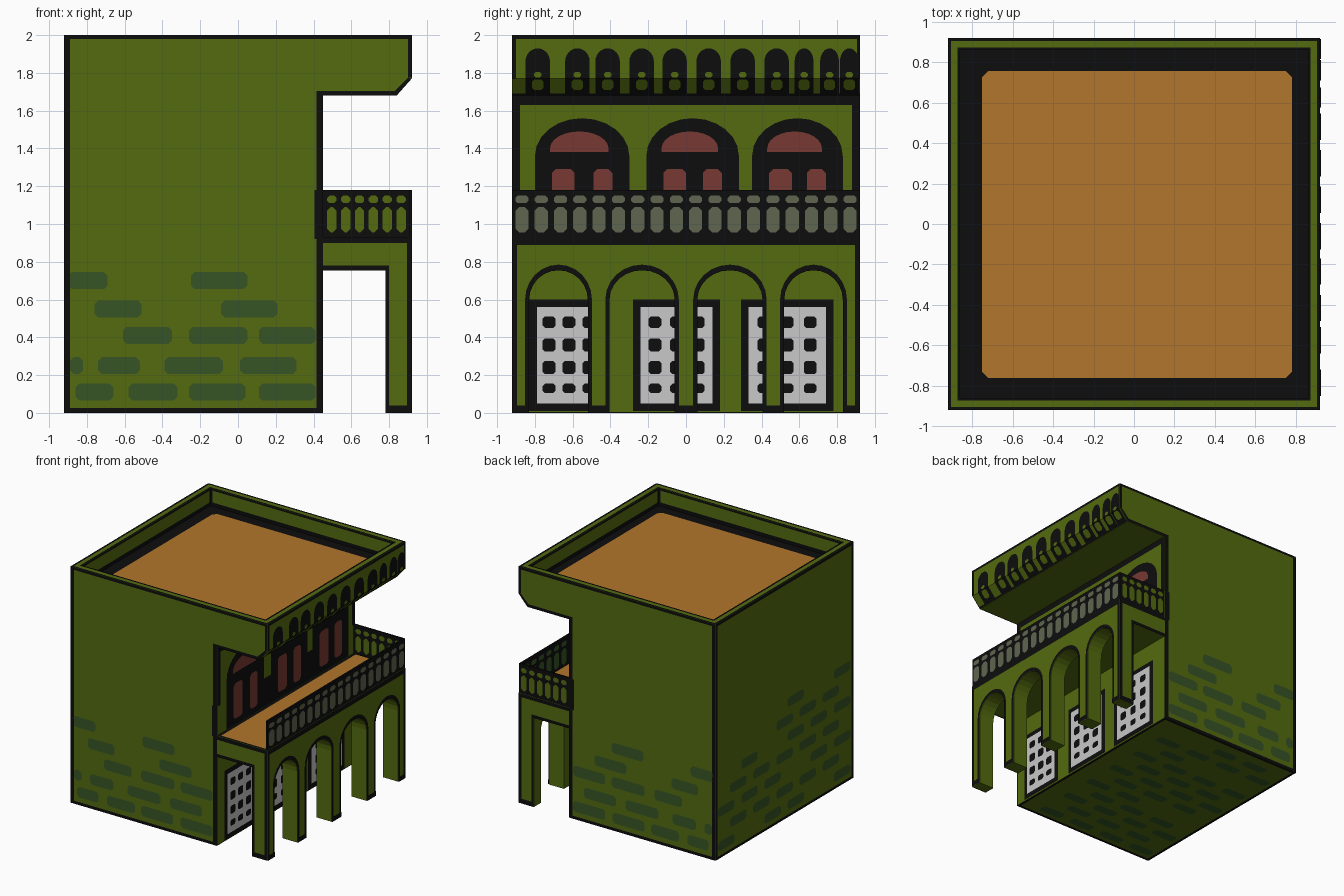
import bpy, bmesh, math, random
from mathutils import Vector

if "Cube" in bpy.data.objects:
    bpy.data.objects.remove(bpy.data.objects["Cube"])
random.seed(4)

def mat(name, r, g, b):
    m = bpy.data.materials.new(name)
    m.diffuse_color = (r, g, b, 1)
    m.use_nodes = True
    m.node_tree.nodes["Principled BSDF"].inputs["Base Color"].default_value = m.diffuse_color
    return m

GREEN = mat("olive green", .087, .147, .0048)
BLACK = mat("ink black", .004, .004, .004)
ORANGE = mat("roof orange", .445, .181, .025)
RED = mat("window red", .188, .040, .032)
GREY = mat("door grey", .578, .578, .578)
TEAL = mat("brick green", .037, .089, .019)
RAIL = mat("rail grey green", .117, .133, .08)
H, E, E2 = .92, .004, .007

def finish(name, bm, m):
    me = bpy.data.meshes.new(name)
    bm.to_mesh(me)
    bm.free()
    me.materials.append(m)
    ob = bpy.data.objects.new(name, me)
    bpy.context.collection.objects.link(ob)

def prism(name, pts, place, depth, m):
    """Outline in 2D, placed in 3D and extruded along a vector."""
    bm = bmesh.new()
    f = bm.faces.new([bm.verts.new(place(u, v)) for u, v in pts])
    r = bmesh.ops.extrude_face_region(bm, geom=[f], use_keep_orig=True)
    bmesh.ops.translate(bm, vec=depth, verts=[g for g in r["geom"] if isinstance(g, bmesh.types.BMVert)])
    bmesh.ops.recalc_face_normals(bm, faces=bm.faces)
    finish(name, bm, m)

def box(name, x0, x1, y0, y1, z0, z1, m):
    prism(name, rect(x0, y0, x1, y1), Z(z0), (0, 0, z1 - z0), m)

def plates(name, shapes, place, out, m):
    """Flat painted shapes just off a wall, facing 'out'."""
    bm = bmesh.new()
    for s in shapes:
        f = bm.faces.new([bm.verts.new(place(u, v)) for u, v in s])
        f.normal_update()
        if f.normal.dot(Vector(out)) < 0:
            f.normal_flip()
    finish(name, bm, m)

def X(x): return lambda u, v: (x, u, v)
def Y(y): return lambda u, v: (u, y, v)
def Z(z): return lambda u, v: (u, v, z)

def rect(u0, v0, u1, v1):
    return [(u0, v0), (u1, v0), (u1, v1), (u0, v1)]

def blob(u0, v0, u1, v1, c=.02):
    return [(u0 + c, v0), (u1 - c, v0), (u1, v0 + c), (u1, v1 - c),
            (u1 - c, v1), (u0 + c, v1), (u0, v1 - c), (u0, v0 + c)]

def arch(u0, u1, v0, v1, cap, n=12):
    c, r = (u0 + u1) / 2, (u1 - u0) / 2
    top = [(c + r * math.cos(math.pi * i / n), v1 - cap + cap * math.sin(math.pi * i / n)) for i in range(n + 1)]
    return [(u0, v0), (u1, v0)] + top if v1 - cap > v0 + 1e-4 else top

def frame(u0, v0, u1, v1, w):
    return [rect(u0, v0, u0 + w, v1), rect(u1 - w, v0, u1, v1),
            rect(u0 + w, v0, u1 - w, v0 + w), rect(u0 + w, v1 - w, u1 - w, v1)]

# main body with chamfered overhang
prism("body", [(-H, .003), (.45, .003), (.45, 1.68), (.84, 1.68), (H, 1.77), (H, 1.85), (-H, 1.85)],
      Y(-H), (0, 2 * H, 0), GREEN)
# parapet around the roof
P = .86
box("parapet_left", -H, -P, -H, H, 1.85, 2, GREEN)
box("parapet_right", P, H, -H, H, 1.85, 2, GREEN)
box("parapet_front", -P, P, -H, -P, 1.85, 2, GREEN)
box("parapet_back", -P, P, P, H, 1.85, 2, GREEN)
plates("parapet_lines", frame(-H, -H, H, H, .015) + frame(-.873, -.873, .873, .873, .013), Z(2.001), (0, 0, 1), BLACK)
for s in (-1, 1):
    strips = [rect(-P, 1.85, P, 1.885), rect(-P, 1.985, P, 2), rect(-P, 1.85, -P + .02, 2), rect(P - .02, 1.85, P, 2)]
    plates("parapet_inner_lines_x", strips, X(s * (P - E)), (-s, 0, 0), BLACK)
    plates("parapet_inner_lines_y", strips, Y(s * (P - E)), (0, -s, 0), BLACK)
plates("roof_border", [rect(-P, -P, P, P)], Z(1.853), (0, 0, 1), BLACK)
plates("roof_floor", [blob(-.75, -.76, .78, .755, .03)], Z(1.857), (0, 0, 1), ORANGE)

# arcade wall with four arches
holes = [(-.83, -.52), (-.405, -.06), (.06, .405), (.52, .83)]
outline = [(-H, 0)]
for a, b in holes:
    outline += [(a, 0)] + arch(a, b, 0, .755, .155)[:1:-1] + [(b, 0)]
outline += [(H, 0), (H, .93), (-H, .93)]
prism("arcade", outline, X(.78), (.14, 0, 0), GREEN)
box("balcony_slab", .449, .78, -H, H, .76, .93, GREEN)
plates("balcony_floor_border", [rect(.45, -H, H, H)], Z(.933), (0, 0, 1), BLACK)
plates("balcony_floor", [rect(.48, -.91, .90, .89)], Z(.937), (0, 0, 1), ORANGE)
# arch outlines, feet and edges
bands = []
for a, b in holes:
    inner = arch(a, b, 0, .755, .155)
    outer = arch(a - .022, b + .022, 0, .785, .185)
    bands.append([outer[0]] + outer[:1:-1] + [outer[1]] + [inner[1]] + inner[2:] + [inner[0]])
bands += [rect(-H, 0, -.895, .93), rect(.895, 0, H, .93), rect(-H, .89, H, .93)]
plates("arch_outlines", bands, X(H + E), (1, 0, 0), BLACK)
piers = [(-H, -.83), (-.52, -.405), (-.06, .06), (.405, .52), (.83, H)]
plates("pier_feet", [rect(a, 0, b, .04) for a, b in piers], X(H + E2), (1, 0, 0), BLACK)

# railings: black panels with balusters on both sides
def balusters(u0, u1, n):
    p = (u1 - u0) / n
    out = []
    for i in range(n):
        c = u0 + p * (i + .5)
        out += [blob(c - .34 * p, .955, c + .34 * p, 1.09), blob(c - .34 * p, 1.11, c + .34 * p, 1.15, .012)]
    return out
box("side_rail", .905, H, -H, H, .93, 1.18, BLACK)
plates("side_rail_balusters", balusters(-H, H, 18), X(H + E), (1, 0, 0), RAIL)
plates("side_rail_inner_balusters", balusters(-H, .9, 18), X(.905 - E), (-1, 0, 0), TEAL)
box("back_rail", .45, .905, .905, H, .93, 1.18, BLACK)
plates("back_rail_balusters", balusters(.46, .91, 6), Y(H + E), (0, 1, 0), GREEN)
plates("back_rail_inner_balusters", balusters(.46, .9, 6), Y(.905 - E), (0, -1, 0), GREEN)

# outlines and bricks on the front and back walls
lines = [rect(-H, 0, -.89, 2), rect(-.89, 0, .415, .025), rect(.415, 0, .45, 1.68), rect(-.89, 1.98, .9, 2),
         rect(.415, 1.68, .83, 1.705), rect(.9, 1.775, H, 2),
         [(.83, 1.68), (.84, 1.68), (H, 1.77), (.9, 1.775), (.83, 1.705)],
         rect(.45, .9, H, .93), rect(.45, .755, .79, .78), rect(.78, .04, .8, .78), rect(.895, .04, H, .9),
         rect(.78, 0, H, .04), rect(.405, .92, .415, 1.18)]
rows = {.70: [(-.9, -.69), (-.25, .05)], .55: [(-.76, -.51), (-.09, .21)],
        .41: [(-.61, -.35), (-.26, .05), (.11, .41)],
        .25: [(-.89, -.82), (-.74, -.52), (-.39, -.08), (.01, .31)],
        .11: [(-.86, -.66), (-.58, -.32), (-.26, .04), (.11, .41)]}
bricks = [blob(a, z - .045, b, z + .045) for z, r in rows.items() for a, b in r]
for s, side in ((-1, "front"), (1, "back")):
    plates(side + "_outlines", lines, Y(s * (H + E)), (0, s, 0), BLACK)
    plates(side + "_bricks", bricks, Y(s * (H + E)), (0, s, 0), TEAL)

# left wall and underside bricks
def brick_grid(u0, u1, v0, v1, keep):
    out, v, k = [], v0, 0
    while v < v1:
        u = u0 + .15 * (k % 2)
        while u + .22 < u1:
            if keep(u, v) and random.random() > .15:
                out.append(blob(u, v, u + .22, v + .08))
            u += .31
        v, k = v + .145, k + 1
    return out
plates("left_bricks", brick_grid(-.88, .9, .06, 1.3, lambda u, v: v < .85 - .4 * u and (u > -.6 or v < .95)),
       X(-H - E), (-1, 0, 0), TEAL)
plates("left_outlines", frame(-H, 0, H, 2, .022), X(-H - E), (-1, 0, 0), BLACK)
plates("base_bricks", brick_grid(-.87, .43, -.86, .86, lambda u, v: True), Z(0), (0, 0, -1), TEAL)
plates("base_outlines", frame(-H, -H, .45, H, .02), Z(0), (0, 0, -1), BLACK)

# recessed wall: ground floor doors
wall, wall2, wall3 = X(.45 + E), X(.45 + E2), X(.45 + .0095)
doors = [(-.83, -.41), (-.28, .18), (.29, .78)]
plates("door_frames", [rect(a, .01, b, .6) for a, b in doors], wall, (1, 0, 0), BLACK)
plates("doors", [rect(a + .04, .05, b - .04, .56) for a, b in doors], wall2, (1, 0, 0), GREY)
dots = []
for a, b in doors:
    for z, h in ((.13, .025), (.24, .035), (.36, .035), (.48, .03)):
        for t in (.25, .5, .75):
            c = a + (b - a) * t
            dots.append(blob(c - .034, z - h, c + .034, z + h, .012))
plates("door_openings", dots, wall3, (1, 0, 0), BLACK)

# recessed wall: upper windows
wins = [(-.80, -.30), (-.21, .28), (.35, .83)]
plates("window_frames", [arch(a, b, .94, 1.56, .2) for a, b in wins], wall, (1, 0, 0), BLACK)
panes = []
for a, b in wins:
    panes.append(arch(a + .08, b - .11, 1.38, 1.49, .09))
    panes += [blob(a + .09, .99, a + .21, 1.29), blob(b - .19, .99, b - .09, 1.29)]
plates("window_panes", panes, wall2, (1, 0, 0), RED)
gaps = [(-H, -.80), (-.30, -.21), (.28, .35), (.83, H)]
plates("wall_edges", [rect(-H, 1.63, H, 1.68), rect(-H, 1.18, -.88, 1.63), rect(.88, 1.18, H, 1.63)]
       + [rect(a, .94, b, 1.18) for a, b in gaps[1:3]], wall, (1, 0, 0), BLACK)

# overhang: row of small arches running over the chamfer
def fascia(e):
    return lambda u, v: (H + e - max(0, 1.77 - v) * .08 / .09, u, v)
centres = [-.785, -.575, -.415, -.235, -.06, .12, .30, .48, .625, .76, .865]
tops, lows, dabs = [], [], []
for c in centres:
    w = .065 if c < .6 else .05
    tops.append(arch(c - w, c + w, 1.77, 1.93, .07))
    lows.append(rect(c - w, 1.69, c + w, 1.77))
    dabs += [blob(c - .03, 1.71, c + .03, 1.765, .012), blob(c - .02, 1.775, c + .02, 1.805, .01)]
edges = [rect(-H, 1.98, H, 2), rect(-H, 1.77, -.9, 1.98), rect(.905, 1.77, H, 1.98), rect(-H, 1.68, H, 1.69)]
plates("overhang_arches", tops + lows + edges, fascia(E), (1, 0, 0), BLACK)
plates("overhang_arch_dabs", dabs, fascia(E2), (1, 0, 0), GREEN)
